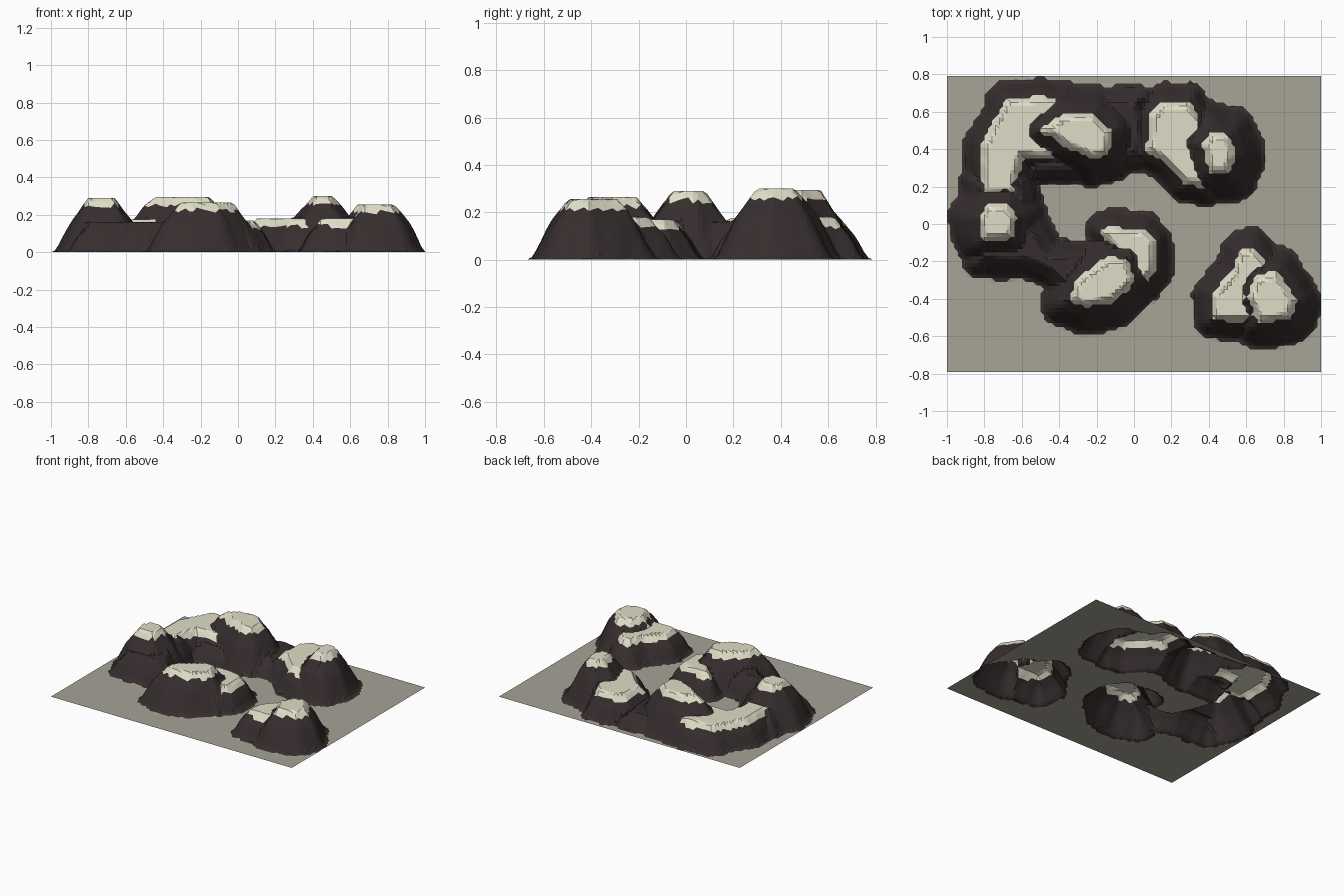
import bpy, bmesh, math
from mathutils import Vector, noise

if "Cube" in bpy.data.objects:
    bpy.data.objects.remove(bpy.data.objects["Cube"])

NX, NY, STEP = 100, 79, 0.02
mesas = []


def mesa(height, *outline, capped=True):
    """Flat-topped hill: outline is the edge of the pale cap."""
    mesas.append((height, outline, capped))


# north-west plateau, round knob, and northern peak
mesa(0.175, (-.81, .16), (-.63, .16), (-.63, .26), (-.59, .36), (-.38, .36),
     (-.38, .67), (-.68, .67), (-.81, .42))
mesa(0.29, (-.83, .03), (-.78, .10), (-.68, .10), (-.63, .04), (-.65, -.08), (-.80, -.08))
mesa(0.295, (-.49, .50), (-.38, .59), (-.22, .58), (-.12, .50), (-.15, .38),
     (-.22, .36), (-.38, .43))
# north-east shelf and peak
mesa(0.18, (.08, .40), (.09, .58), (.16, .65), (.29, .65), (.39, .52), (.43, .24),
     (.38, .20), (.28, .22))
mesa(0.30, (.36, .42), (.41, .49), (.50, .47), (.54, .36), (.50, .27), (.41, .28))
# central peak and shelf
mesa(0.265, (-.35, -.41), (-.31, -.31), (-.14, -.18), (-.04, -.19), (-.01, -.30),
     (-.10, -.41), (-.25, -.45))
mesa(0.17, (-.17, -.04), (-.10, -.02), (.05, -.03), (.11, -.09), (.11, -.26), (.04, -.34),
     (-.08, -.17))
# south-east shelf and peak
mesa(0.18, (.42, -.51), (.42, -.38), (.53, -.25), (.56, -.15), (.63, -.12), (.72, -.22),
     (.70, -.52))
mesa(0.255, (.61, -.40), (.65, -.28), (.76, -.26), (.86, -.41), (.83, -.50), (.67, -.52))
# bare connecting ridges
mesa(0.16, (-.84, .22), (-.60, .24), (-.57, .05), (-.45, -.16), (-.28, -.18), (-.30, -.40),
     (-.45, -.25), (-.58, -.20), (-.82, -.20), capped=False)
mesa(0.11, (-.55, .28), (-.25, .28), (.04, .36), (.04, .67), (-.40, .67), capped=False)


def signed_distance(p, poly):
    """Distance to outline, negative inside."""
    best, inside = 9.0, False
    for i, b in enumerate(poly):
        a = poly[i - 1]
        ex, ey = b[0] - a[0], b[1] - a[1]
        wx, wy = p[0] - a[0], p[1] - a[1]
        t = max(0, min(1, (wx * ex + wy * ey) / (ex * ex + ey * ey)))
        best = min(best, math.hypot(wx - t * ex, wy - t * ey))
        if (a[1] > p[1]) != (b[1] > p[1]) and wx < ex * wy / ey:
            inside = not inside
    return -best if inside else best


def mesa_height(p, h, poly, k):
    """Top, bevelled rim, steep cliff, then a small flared foot."""
    d = signed_distance(p, poly)
    if d > 0.25:
        return 0.0
    d += 0.014 * noise.noise(Vector((p[0] * 9, p[1] * 9, k * 3.7)))
    w = 0.01 + 0.52 * h
    prof = [(-0.025, h), (0.005, h - 0.04), (w * 0.4, (h - 0.04) * 0.68),
            (w - 0.02, 0.015), (w, 0.0)]
    if d <= prof[0][0]:
        return h
    for (d0, z0), (d1, z1) in zip(prof, prof[1:]):
        if d <= d1:
            return z0 + (z1 - z0) * (d - d0) / (d1 - d0)
    return 0.0


def surface(x, y):
    """Height and zone (0 ground, 1 cliff, 2 cap) of the highest hill here."""
    best, level = 0.0, 9.0
    for k, (h, poly, capped) in enumerate(mesas):
        z = mesa_height((x, y), h, poly, k)
        if z > best:
            best, level = z, (h - 0.055 if capped else 9.0)
    return best, 2 if best >= level else 1 if best > 0.004 else 0


def material(name, rgb):
    m = bpy.data.materials.new(name)
    m.diffuse_color = (*rgb, 1)
    m.use_nodes = True
    m.node_tree.nodes["Principled BSDF"].inputs["Base Color"].default_value = m.diffuse_color
    return m


mats = {"ground": material("grey tan", (.385, .37, .305)),
        "cliffs": material("dark brown", (.038, .027, .027)),
        "caps": material("pale cream", (.74, .73, .58))}

# sample the terrain
pts = []
for j in range(NY + 1):
    for i in range(NX + 1):
        x, y = -1 + i * STEP, -0.79 + j * STEP
        pts.append((x, y, *surface(x, y)))

# split cells along zone borders and sort them into the three parts
cells = {name: [] for name in mats}
for j in range(NY):
    for i in range(NX):
        a = j * (NX + 1) + i
        q = (a, a + 1, a + NX + 2, a + NX + 1)
        if pts[q[1]][3] == pts[q[3]][3]:
            tris = (q[0], q[1], q[3]), (q[1], q[2], q[3])
        else:
            tris = (q[0], q[1], q[2]), (q[0], q[2], q[3])
        for t in tris:
            zones = [pts[v][3] for v in t]
            part = "caps" if min(zones) == 2 else "cliffs" if max(zones) else "ground"
            cells[part].append(t)

for name, tris in cells.items():
    bm = bmesh.new()
    made = {}
    for t in tris:
        for v in t:
            if v not in made:
                made[v] = bm.verts.new(pts[v][:3])
        bm.faces.new([made[v] for v in t])
    # merge nearly flat cells into larger facets
    bmesh.ops.dissolve_limit(bm, angle_limit=math.radians(5), verts=bm.verts[:],
                             edges=bm.edges[:], use_dissolve_boundaries=False)
    bmesh.ops.triangulate(bm, faces=bm.faces[:])
    me = bpy.data.meshes.new(name)
    bm.to_mesh(me)
    bm.free()
    me.materials.append(mats[name])
    bpy.context.collection.objects.link(bpy.data.objects.new(name, me))
